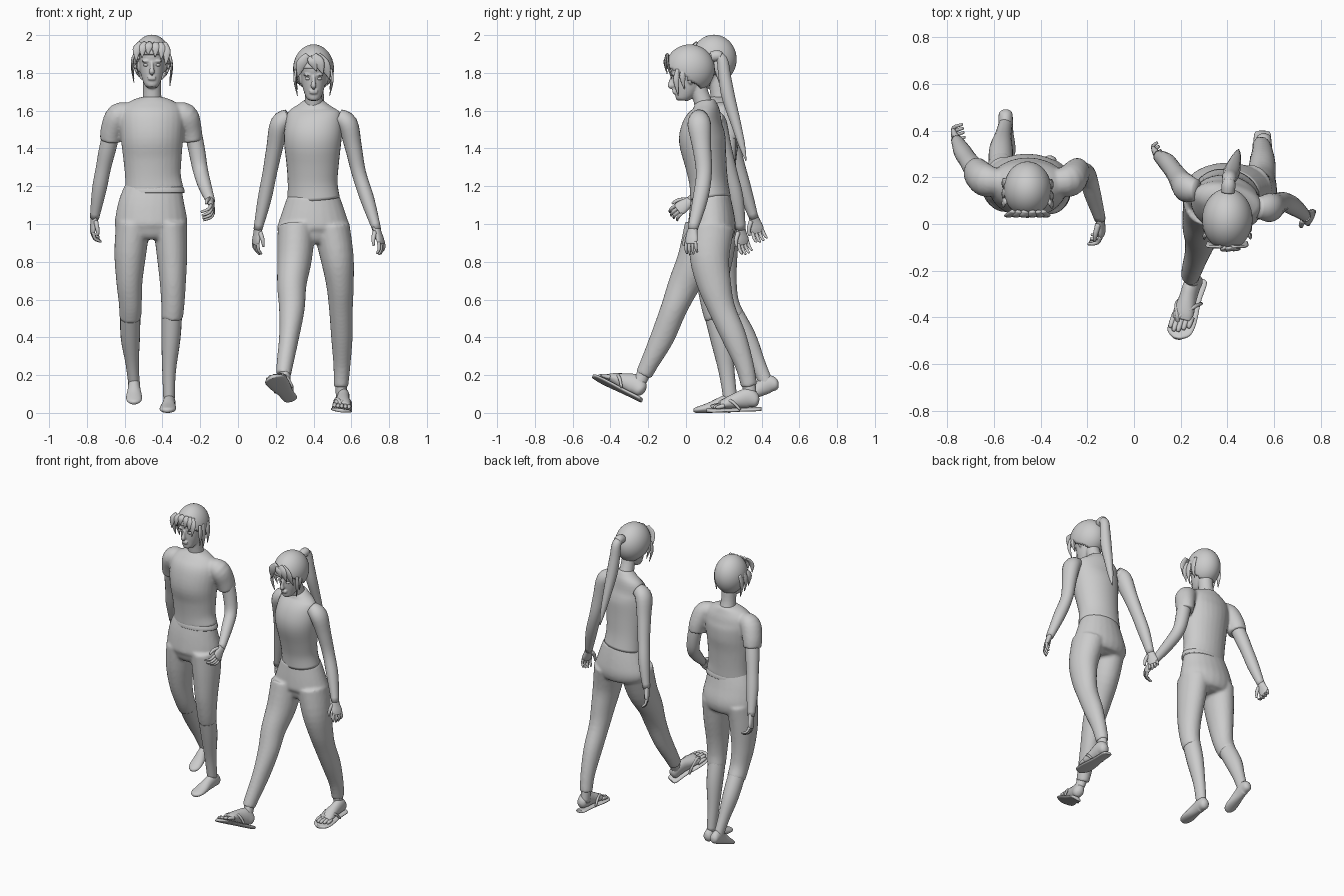
import bpy, bmesh, math
from mathutils import Vector, Matrix

I4 = Matrix.Identity(4)


def catmull(p0, p1, p2, p3, t):
    return [0.5 * (2 * b + (c - a) * t + (2 * a - 5 * b + 4 * c - d) * t * t + (3 * b - a - 3 * c + d) * t ** 3)
            for a, b, c, d in zip(p0, p1, p2, p3)]


def loft(bm, pts, mat=I4, n=20, steps=4, ref=(1, 0, 0), p=1.0):
    """Smooth tube through (x, y, z, half width, half depth) stations, capped."""
    pts = [tuple(q) if len(q) == 5 else tuple(q) + (q[3],) for q in pts]
    q = [pts[0]] + pts + [pts[-1]]
    rows = [catmull(*q[i:i + 4], s / steps) for i in range(len(pts) - 1) for s in range(steps)] + [pts[-1]]
    c = [Vector(r[:3]) for r in rows]
    rings = []
    for i, r in enumerate(rows):
        t = (c[min(i + 1, len(c) - 1)] - c[max(i - 1, 0)]).normalized()
        u = Vector(ref)
        u = (u - t * u.dot(t)).normalized()
        v = t.cross(u)
        ring = []
        for k in range(n):
            a = 2 * math.pi * k / n
            co, si = math.cos(a), math.sin(a)
            co, si = math.copysign(abs(co) ** p, co), math.copysign(abs(si) ** p, si)
            ring.append(bm.verts.new(mat @ (c[i] + u * co * max(r[3], .002) + v * si * max(r[4], .002))))
        rings.append(ring)
    for a, b in zip(rings, rings[1:]):
        for k in range(n):
            bm.faces.new((a[k], a[(k + 1) % n], b[(k + 1) % n], b[k]))
    bm.faces.new(rings[0][::-1])
    bm.faces.new(rings[-1])


def ball(bm, c, r, mat=I4):
    m = mat @ Matrix.Translation(c) @ Matrix.Diagonal((*r, 1))
    bmesh.ops.create_uvsphere(bm, u_segments=16, v_segments=10, radius=1, matrix=m)


def finish(bm, name, voxel=0, shell=0):
    bmesh.ops.recalc_face_normals(bm, faces=bm.faces)
    for f in bm.faces:
        f.smooth = True
    me = bpy.data.meshes.new(name)
    bm.to_mesh(me)
    bm.free()
    ob = bpy.data.objects.new(name, me)
    bpy.context.collection.objects.link(ob)
    if voxel:
        m = ob.modifiers.new("fuse", 'REMESH')
        m.mode, m.voxel_size, m.use_smooth_shade = 'VOXEL', voxel, True
        m = ob.modifiers.new("soften", 'SMOOTH')
        m.factor, m.iterations = .5, 4
    if shell:
        m = ob.modifiers.new("thickness", 'SOLIDIFY')
        m.thickness, m.offset = shell, -1
    return ob


def part(name, *lofts, voxel=0, **kw):
    bm = bmesh.new()
    for l in lofts:
        loft(bm, l, **kw)
    return finish(bm, name, voxel)


def hand(name, wrist, d, palm, curl):
    """Palm, four curled fingers and a thumb; palm is the direction the palm faces."""
    w, d = Vector(wrist), Vector(d).normalized()
    nrm = Vector(palm)
    nrm = (nrm - d * nrm.dot(d)).normalized()
    s = d.cross(nrm)
    if s.y > 0:
        s = -s                                  # thumb side points forward
    bm = bmesh.new()
    at = lambda f, g, h: w + d * f + s * g + nrm * h
    loft(bm, [(*at(f, 0, 0), a, b) for f, a, b in
              ((-.02, .024, .022), (.02, .03, .017), (.055, .037, .015), (.08, .034, .011))], ref=s, n=14)
    for i in range(4):
        g, l = (i - 1.5) * .018, (.05, .062, .066, .058)[i]
        loft(bm, [(*at(.07, g, 0), .0095), (*at(.075 + l * .5, g * 1.1, curl * .3), .0085),
                  (*at(.075 + l * (1 - curl * 6), g * 1.1, curl), .006)], ref=s, n=8, steps=3)
    loft(bm, [(*at(.01, .02, .005), .013), (*at(.045, .045, .015), .011), (*at(.08, .052, .022), .006)],
         ref=nrm, n=8, steps=3)
    finish(bm, name)


def foot(name, heel, toe, up=(0, 0, 1), sandal=False):
    """Foot built along local -y from the heel, sole at z = 0."""
    h, t = Vector(heel), Vector(toe)
    y = (h - t).normalized()
    x = y.cross(Vector(up)).normalized()
    z = x.cross(y)
    m = Matrix.Translation(h) @ Matrix((x, y, z)).transposed().to_4x4() @ Matrix.Scale((t - h).length / .26, 4)
    body = [(0, 0, .03, .012, .015), (0, -.014, .035, .03, .034), (0, -.055, .052, .034, .052),
            (0, -.11, .043, .036, .043), (0, -.17, .029, .044, .029)]
    if not sandal:
        return part(name, body + [(0, -.22, .02, .044, .02), (0, -.248, .015, .03, .015),
                                  (0, -.26, .013, .01, .008)], mat=m)
    lift = m @ Matrix.Translation((0, -.012, .014)) @ Matrix.Scale(.9, 4)
    bm = bmesh.new()
    loft(bm, body + [(0, -.2, .02, .04, .018)], mat=lift)
    for i in range(5):
        gx, l = (i - 2) * .019, .215 + .045 * (1 - abs(i - 1.4) / 3.5)
        loft(bm, [(gx, -.18, .02, .012), (gx, -l + .015, .014, .011), (gx, -l, .01, .006)], mat=lift, n=8, steps=3)
    finish(bm, name)
    part(name + "_sandal_sole", [(0, 0, .008, .012, .009), (0, -.012, .008, .032, .009), (0, -.09, .008, .036, .009),
                                 (0, -.18, .008, .05, .009), (0, -.235, .008, .046, .009),
                                 (0, -.26, .008, .014, .009)], mat=m, p=.8)
    part(name + "_sandal_straps", *[[(k * .042, -.1, .012, .006), (k * .032, -.145, .055, .008),
                                     (-.012, -.195, .044, .008), (-.012, -.205, .01, .005)] for k in (-1, 1)],
         mat=m, n=8, ref=(.3, 1, .2))


def head(name, m, neck):
    bm = bmesh.new()
    loft(bm, [(0, -.055, -.116, .018), (0, -.052, -.107, .034, .033), (0, -.032, -.075, .05, .058),
              (0, -.014, -.035, .061, .076), (0, 0, .01, .067, .09), (0, .005, .06, .072, .097),
              (0, .008, .11, .062, .085), (0, .01, .143, .03, .04), (0, .01, .15, .004, .004)], mat=m, n=28)
    loft(bm, [(0, -.086, .015, .008, .01), (0, -.096, -.012, .01, .012), (0, -.101, -.034, .016, .015),
              (0, -.092, -.045, .01, .008)], mat=m, n=10)              # nose
    loft(bm, neck)
    for k in (-1, 1):
        ball(bm, (k * .03, -.075, .022), (.026, .016, .007), m)        # brow
        ball(bm, (k * .069, .01, -.005), (.01, .02, .032), m)          # ear
    for z in (-.062, -.073):
        ball(bm, (0, -.084, z), (.024, .011, .006), m)                 # lips
    finish(bm, name + "_head", .0055)
    bm = bmesh.new()
    for k in (-1, 1):
        ball(bm, (k * .03, -.071, .002), (.015, .012, .009), m)
    finish(bm, name + "_eyes")


def hair(name, m, size, centre, drop, strands):
    """Open cap cut along a hairline plus flat tapered strands (start, end, width)."""
    bm = bmesh.new()
    bmesh.ops.create_uvsphere(bm, u_segments=40, v_segments=32, radius=1,
                              matrix=Matrix.Translation(centre) @ Matrix.Diagonal((*size, 1)))
    low = lambda y: .06 - min(max((y + .09) / .16, 0), 1) * drop
    bmesh.ops.delete(bm, geom=[f for f in bm.faces if f.calc_center_median().z < low(f.calc_center_median().y)],
                     context='FACES')
    bm.transform(m)
    finish(bm, name + "_hair_cap", shell=.012)
    bm = bmesh.new()
    for a, b, w in strands:
        a, b = Vector(a), Vector(b)
        mid = (a + b) / 2 + Vector(((a.x + b.x) * .06, -.008, .012))
        side = abs(a.x) > .08
        dims = lambda s: (.007, w * s) if side else (w * s, .007)
        loft(bm, [(*a, *dims(.6)), (*mid, *dims(1)), (*b, .002, .002)], mat=m, n=8)
    finish(bm, name + "_hair_strands")


# Taller walker: clothing
part("tall_shirt",
     [(-.443, .16, 1.175, .157, .098), (-.45, .16, 1.25, .148, .1), (-.453, .158, 1.35, .155, .11),
      (-.455, .155, 1.45, .165, .127), (-.455, .165, 1.55, .172, .12), (-.455, .178, 1.61, .16, .095),
      (-.455, .185, 1.65, .115, .07), (-.455, .187, 1.672, .058, .055)],
     [(-.56, .18, 1.59, .05), (-.63, .185, 1.575, .066, .07), (-.665, .21, 1.5, .062, .068),
      (-.675, .225, 1.44, .055, .062)],
     [(-.35, .18, 1.59, .05), (-.28, .185, 1.575, .066, .07), (-.25, .212, 1.5, .058, .068),
      (-.24, .222, 1.44, .052, .062)], voxel=.009, n=28)
part("tall_trousers",
     [(-.443, .16, 1.205, .148, .09), (-.457, .163, 1.1, .178, .115), (-.46, .17, 1.0, .192, .132),
      (-.46, .165, .945, .17, .11), (-.46, .165, .92, .09, .08)],
     [(-.555, .17, 1.0, .09, .12), (-.57, .17, .85, .085, .105), (-.575, .185, .7, .07, .085),
      (-.57, .215, .58, .061, .067), (-.57, .255, .5, .058, .062)],
     [(-.36, .16, 1.0, .09, .12), (-.35, .15, .85, .082, .105), (-.345, .14, .7, .07, .085),
      (-.345, .145, .58, .062, .068), (-.35, .16, .5, .058, .062)], voxel=.01, n=24)
part("tall_waistband", [(-.443, .16, 1.165, .16, .101), (-.443, .16, 1.18, .159, .1), (-.443, .16, 1.195, .154, .096)], n=28)

# Taller walker: limbs
part("tall_calves",
     [(-.57, .23, .55, .054, .058), (-.57, .315, .4, .051, .056), (-.56, .38, .26, .035, .041), (-.55, .428, .15, .03, .036)],
     [(-.35, .15, .55, .055, .06), (-.355, .185, .4, .051, .058), (-.365, .215, .22, .036, .042), (-.365, .235, .07, .03, .036)])
foot("tall_back_foot", (-.55, .5, .125), (-.55, .275, .04))
foot("tall_front_foot", (-.36, .29, 0), (-.375, .04, 0))
part("tall_arms",
     [(-.66, .21, 1.52, .045), (-.69, .245, 1.4, .045), (-.712, .275, 1.3, .04), (-.735, .31, 1.18, .038), (-.76, .36, 1.03, .024)],
     [(-.245, .215, 1.52, .045), (-.22, .222, 1.4, .044), (-.2, .205, 1.29, .04), (-.178, .13, 1.21, .036), (-.145, .02, 1.12, .024)])
hand("tall_right_hand", (-.76, .36, 1.03), (-.12, .2, -.75), (1, .2, 0), .05)
hand("tall_left_hand", (-.145, .02, 1.12), (.1, -.7, -.5), (-1, 0, -.3), .06)

# Taller walker: head and short hair
M = Matrix.Translation((-.456, .14, 1.84))
head("tall", M, [(-.455, .19, 1.62, .056), (-.455, .175, 1.7, .048), (-.456, .165, 1.8, .05)])
hair("tall", M, (.102, .12, .13), (0, .008, .032), .17,
     [((x, -.085, .12), (x * 1.25 - .008, -.108, z), .022) for x, z in
      ((-.06, .02), (-.035, .04), (-.01, .055), (.02, .045), (.045, .03), (.065, .0))] +
     [((k * .092, y, .06), (k * .095, y - .005, z), .022) for k, y, z in
      ((-1, -.04, -.05), (-1, 0, -.07), (1, -.045, -.08), (1, -.01, -.11), (1, .04, -.09), (-1, .045, -.09))])

# Shorter walker: vest, trousers
part("short_vest",
     [(.4, .13, 1.135, .14, .106), (.395, .12, 1.22, .133, .101), (.395, .105, 1.32, .14, .109),
      (.395, .087, 1.44, .153, .122), (.4, .09, 1.52, .152, .108), (.4, .105, 1.59, .14, .075),
      (.4, .105, 1.63, .085, .06), (.4, .103, 1.655, .05, .048)], n=32, ref=(1, -.22, 0))
part("short_trousers",
     [(.4, .13, 1.15, .137, .103), (.4, .135, 1.05, .172, .12), (.4, .137, .97, .193, .125),
      (.4, .13, .925, .16, .1), (.4, .13, .9, .09, .07)],
     [(.495, .135, .98, .098, .12), (.525, .125, .82, .088, .105), (.54, .15, .68, .073, .09), (.545, .19, .55, .063, .072),
      (.55, .255, .4, .057, .066), (.55, .31, .25, .045, .05), (.545, .335, .14, .039, .043)],
     [(.31, .11, .98, .1, .12), (.3, .06, .82, .092, .105), (.285, -.01, .68, .078, .085), (.285, -.065, .55, .068, .07),
      (.27, -.125, .4, .053, .064), (.25, -.19, .27, .045, .05), (.24, -.225, .2, .04, .044)], voxel=.01, n=24)
part("short_ankles", [(.546, .33, .18, .032, .036), (.547, .342, .07, .028, .034)],
     [(.243, -.215, .23, .032, .036), (.252, -.25, .15, .028, .034)])
foot("short_back_foot", (.55, .4, .012), (.545, .11, .004), (.12, 0, 1), True)
foot("short_front_foot", (.285, -.24, .06), (.185, -.495, .185), (-.35, 0, 1), True)

# Shorter walker: arms and hands
part("short_arms",
     [(.53, .07, 1.565, .045), (.58, .07, 1.53, .054, .062), (.61, .083, 1.41, .045, .05), (.64, .095, 1.27, .038, .042),
      (.685, .075, 1.13, .037, .04), (.735, .035, .97, .023, .026)],
     [(.27, .145, 1.565, .045), (.222, .155, 1.53, .052, .062), (.195, .19, 1.41, .044, .05), (.168, .23, 1.27, .038, .042),
      (.14, .265, 1.13, .036, .04), (.105, .29, .97, .023, .026)])
hand("short_left_hand", (.735, .035, .97), (.3, -.12, -.9), (-1, .5, 0), .03)
hand("short_right_hand", (.105, .29, .97), (-.15, .15, -.9), (1, .5, 0), .03)

# Shorter walker: head, fringe and ponytail
M = Matrix.Translation((.4, .015, 1.775)) @ Matrix.Rotation(.1, 4, 'X')
head("short", M, [(.4, .105, 1.6, .052), (.4, .075, 1.69, .045), (.4, .05, 1.78, .046)])
hair("short", M, (.108, .132, .13), (0, .01, .045), .13,
     [((-.03, -.1, .13), (-.085, -.09, .01), .028), ((0, -.105, .13), (.05, -.112, .03), .03),
      ((.02, -.1, .13), (.085, -.09, .0), .03), ((-.02, -.105, .12), (.015, -.116, .045), .025)] +
     [((k * .092, y, .05), (k * .085, y - .01, z), .016) for k in (-1, 1) for y, z in ((-.055, -.09), (-.02, -.06))])
part("short_hair_tie", [(.403, .135, 1.885, .028), (.405, .165, 1.89, .03), (.407, .185, 1.885, .026)], n=12)
part("short_ponytail",
     [(.403, .15, 1.89, .022, .02), (.407, .19, 1.87, .03, .03), (.412, .205, 1.78, .034, .034), (.42, .225, 1.67, .035, .036),
      (.432, .265, 1.53, .026, .027), (.442, .295, 1.42, .016, .018), (.448, .318, 1.335, .003, .003)], n=14)
